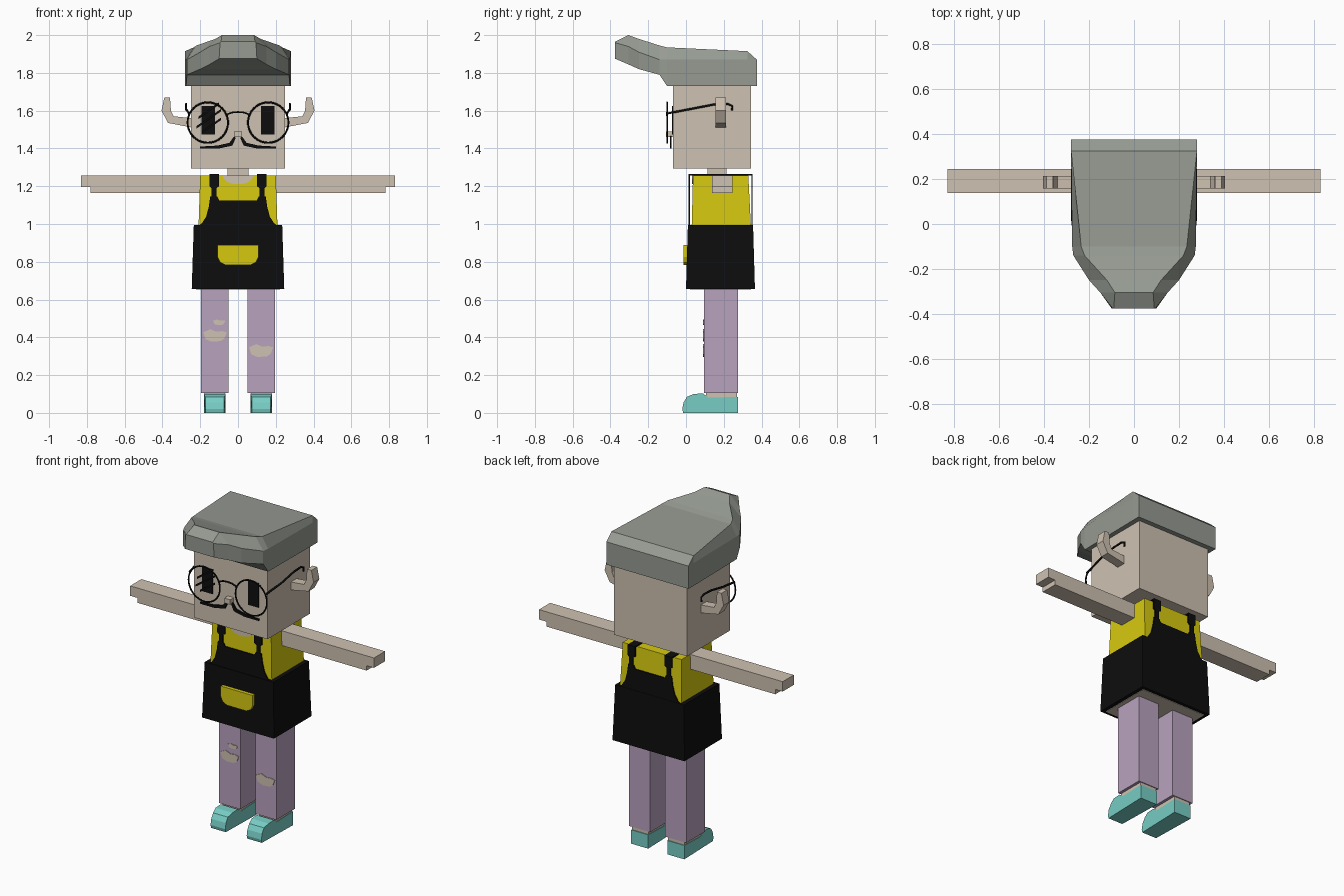
import bpy
import bmesh
import math
from mathutils import Vector

cube = bpy.data.objects.get("Cube")
if cube:
    bpy.data.objects.remove(cube, do_unlink=True)


def linear(channel):
    c = channel / 255
    return c / 12.92 if c <= 0.04045 else ((c + 0.055) / 1.055) ** 2.4


def make_material(name, *rgb):
    color = (*[linear(c) for c in rgb], 1)
    material = bpy.data.materials.new(name)
    material.use_nodes = True
    material.diffuse_color = color
    material.node_tree.nodes["Principled BSDF"].inputs["Base Color"].default_value = color
    return material


skin = make_material("skin", 206, 193, 177)
grey = make_material("grey hair", 150, 155, 146)
black = make_material("black", 13, 13, 13)
yellow = make_material("yellow cloth", 215, 201, 15)
purple = make_material("purple cloth", 184, 163, 190)
teal = make_material("teal shoe", 120, 206, 198)


def finish(name, bm, material):
    bmesh.ops.recalc_face_normals(bm, faces=bm.faces)
    mesh = bpy.data.meshes.new(name)
    bm.to_mesh(mesh)
    bm.free()
    mesh.materials.append(material)
    obj = bpy.data.objects.new(name, mesh)
    bpy.context.collection.objects.link(obj)
    return obj


def loft(name, rings, material):
    """Skin a list of equal-length point loops and cap both ends."""
    bm = bmesh.new()
    loops = [[bm.verts.new(p) for p in ring] for ring in rings]
    count = len(loops[0])
    for a, b in zip(loops, loops[1:]):
        for i in range(count):
            j = (i + 1) % count
            bm.faces.new((a[i], a[j], b[j], b[i]))
    bm.faces.new(loops[0])
    bm.faces.new(loops[-1])
    return finish(name, bm, material)


def frustum(name, material, bottom, top):
    """Each level is (z, half width, front y, back y)."""
    rings = []
    for z, w, front, back in (bottom, top):
        rings.append([(-w, front, z), (w, front, z), (w, back, z), (-w, back, z)])
    return loft(name, rings, material)


def box(name, material, xs, ys, zs):
    rings = [[(xs[0], ys[0], z), (xs[1], ys[0], z), (xs[1], ys[1], z), (xs[0], ys[1], z)] for z in zs]
    return loft(name, rings, material)


def plate(name, material, outline, front, back):
    """Extrude an (x, z) outline along y."""
    return loft(name, [[(x, y, z) for x, z in outline] for y in (front, back)], material)


def symmetric(half):
    return half + [(-x, z) for x, z in reversed(half)]


def flipped(outline, side):
    return [(side * x, z) for x, z in outline]


def tube(name, points, radius, material):
    curve = bpy.data.curves.new(name, "CURVE")
    curve.dimensions = "3D"
    curve.bevel_depth = radius
    curve.bevel_resolution = 1
    curve.use_fill_caps = True
    spline = curve.splines.new("POLY")
    spline.points.add(len(points) - 1)
    for target, p in zip(spline.points, points):
        target.co = (*p, 1)
    obj = bpy.data.objects.new(name, curve)
    bpy.context.collection.objects.link(obj)
    curve.materials.append(material)
    bpy.ops.object.select_all(action="DESELECT")
    obj.select_set(True)
    bpy.context.view_layer.objects.active = obj
    bpy.ops.object.convert(target="MESH")


# Head, neck and nose
box("head", skin, (-0.25, 0.25), (-0.07, 0.345), (1.295, 1.8))
box("neck", skin, (-0.055, 0.055), (0.115, 0.215), (1.24, 1.3))
box("nose", skin, (-0.02, 0.02), (-0.105, -0.07), (1.46, 1.49))

# Hair: sections from back to quiff, each with top, shoulder and lower edge
sections = [
    (0.375, (0.28, 1.87), (0.28, 1.86), (0.28, 1.73)),
    (0.325, (0.28, 1.915), (0.28, 1.87), (0.28, 1.73)),
    (-0.1, (0.235, 1.935), (0.275, 1.87), (0.275, 1.73)),
    (-0.14, (0.22, 1.945), (0.27, 1.87), (0.27, 1.79)),
    (-0.25, (0.12, 1.98), (0.2, 1.91), (0.2, 1.82)),
    (-0.305, (0.085, 2), (0.15, 1.94), (0.15, 1.845)),
    (-0.375, (0.09, 1.966), (0.095, 1.96), (0.1, 1.875)),
]
loft("hair", [[(x, y, z) for x, z in symmetric(list(edges))] for y, *edges in sections], grey)

# Ears, eyes, moustache and glasses
ear = [(0.24, 1.51), (0.37, 1.535), (0.405, 1.6), (0.39, 1.67), (0.36, 1.67),
       (0.355, 1.6), (0.34, 1.57), (0.24, 1.56)]
moustache = [(0.012, 1.455), (0.02, 1.465), (0.045, 1.43), (0.11, 1.415), (0.2, 1.41),
             (0.2, 1.4), (0.1, 1.4), (0.03, 1.415)]
lens_x, lens_z, lens_y = 0.16, 1.537, -0.1
for side, label in ((1, "left"), (-1, "right")):
    plate(f"{label}_ear", skin, flipped(ear, side), 0.157, 0.213)
    eye_x = side * 0.157
    box(f"{label}_eye", black, (eye_x - 0.035, eye_x + 0.035), (-0.075, -0.069), (1.475, 1.625))
    plate(f"{label}_moustache", black, flipped(moustache, side), -0.085, -0.076)
    bpy.ops.mesh.primitive_torus_add(
        major_radius=0.107, minor_radius=0.005, major_segments=40, minor_segments=6,
        location=(side * lens_x, lens_y, lens_z), rotation=(math.pi / 2, 0, 0))
    rim = bpy.context.object
    rim.name = f"{label}_glasses_rim"
    rim.data.materials.append(black)
    temple = [(-0.1, 1.585), (0.03, 1.61), (0.15, 1.633), (0.22, 1.636), (0.245, 1.625), (0.243, 1.6)]
    tube(f"{label}_temple", [(side * (0.26 if y < 0 else 0.275), y, z) for y, z in temple], 0.006, black)

bridge = [math.radians(a) for a in range(0, 181, 30)]
tube("glasses_bridge", [(0.06 * math.cos(a), lens_y, 1.573 + 0.02 * math.sin(a)) for a in bridge],
     0.005, black)

# Glare strokes across one lens
for x, z, run in ((-0.21, 1.555, 0.11), (-0.22, 1.505, 0.13), (-0.19, 1.48, 0.1)):
    rise = run * 0.7
    stroke = [(x, z), (x + run, z + rise), (x + run, z + rise + 0.013), (x, z + 0.013)]
    plate("lens_glare", black, stroke, lens_y, lens_y + 0.004)

# Torso, neckline and apron skirt
frustum("shirt", yellow, (0.9, 0.212, 0.028, 0.348), (1.256, 0.2, 0.037, 0.33))
arc = [math.radians(a) for a in range(180, 361, 20)]
plate("neckline", skin, [(0.08 * math.cos(a), 1.256 + 0.046 * math.sin(a)) for a in arc], 0.031, 0.039)
frustum("apron_skirt", black, (0.655, 0.245, 0, 0.365), (0.995, 0.234, 0.01, 0.355))
box("body_underside", skin, (-0.222, 0.222), (0.02, 0.345), (0.652, 0.66))

# Apron bib and straps, front and back
bib = [(0.215, 0.985), (0.19, 1.005), (0.168, 1.04), (0.155, 1.09), (0.147, 1.145),
       (0.11, 1.145), (0.1, 1.125)]
for label, front, back in (("front", 0.014, 0.021), ("back", 0.346, 0.353)):
    plate(f"{label}_bib", black, symmetric(bib), front, back)
    for side in (1, -1):
        strap = [(0.115, 1.13), (0.14, 1.13), (0.14, 1.19), (0.152, 1.2), (0.15, 1.264),
                 (0.1, 1.264), (0.1, 1.2), (0.115, 1.19)]
        plate(f"{label}_strap", black, flipped(strap, side), front, back)
for side in (1, -1):
    x = side * 0.125
    box("shoulder_strap", black, (x - 0.025, x + 0.025), (0.014, 0.353), (1.257, 1.264))

# Rounded apron pocket
pocket = [(0.108, 0.89), (0.108, 0.825), (0.095, 0.797), (0.065, 0.783)]
plate("pocket", yellow, symmetric(pocket), -0.014, 0.012)

# Arms, legs and shoes
arm = [(0.19, 1.165), (0.78, 1.165), (0.78, 1.195), (0.83, 1.195), (0.83, 1.256), (0.19, 1.256)]
shoe = [(0.275, 0), (0.275, 0.085), (0.12, 0.08), (0.09, 0.103), (0.04, 0.1),
        (0.005, 0.085), (-0.013, 0.055), (-0.02, 0.02), (-0.015, 0)]
for side, label in ((1, "left"), (-1, "right")):
    plate(f"{label}_arm", skin, flipped(arm, side), 0.137, 0.245)
    x = side * 0.123
    box(f"{label}_leg", purple, (x - 0.072, x + 0.072), (0.095, 0.275), (0.105, 0.66))
    box(f"{label}_ankle", skin, (x - 0.055, x + 0.055), (0.105, 0.27), (0.06, 0.108))
    rings = []
    for edge in (-1, 1):
        rings.append([(x + edge * (0.058 if y > 0.03 else 0.05), y, z) for y, z in shoe])
    loft(f"{label}_shoe", rings, teal)

# Torn knee patches
tear = [(-1, 0.5), (-0.8, -0.6), (-0.3, -1), (0.5, -0.9), (0.8, -0.5), (1, 0.5),
        (0.6, 0.7), (0.1, 0.6), (-0.4, 1)]
for x, z, w, h in ((-0.122, 0.41, 0.062, 0.033), (-0.1, 0.48, 0.032, 0.015), (0.122, 0.33, 0.064, 0.034)):
    plate("knee_tear", skin, [(x + w * a, z + h * b) for a, b in tear], 0.091, 0.097)
